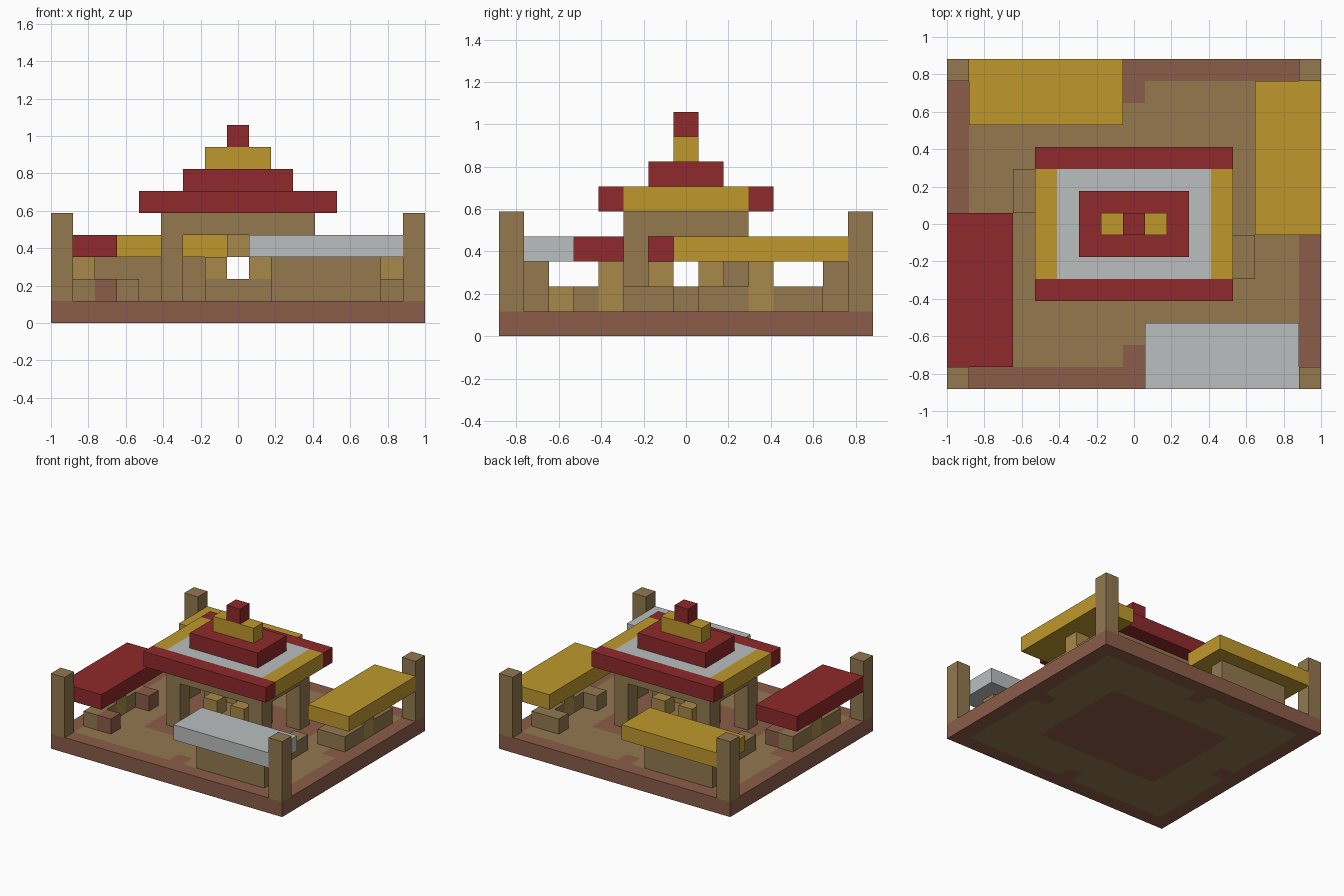
import bpy, bmesh
from mathutils import Vector

cube = bpy.data.objects.get("Cube")
if cube:
    bpy.data.objects.remove(cube)

NX, NY = 17, 15          # plan size in blocks
U = 2 / NX               # block size


def material(name, rgb):
    lin = [((c / 255 + 0.055) / 1.055) ** 2.4 for c in rgb] + [1]
    m = bpy.data.materials.new(name)
    m.use_nodes = True
    m.diffuse_color = lin
    m.node_tree.nodes["Principled BSDF"].inputs["Base Color"].default_value = lin
    return m


red = material("red cloth", (143, 42, 43))
gold = material("gold cloth", (191, 153, 45))
white = material("white cloth", (187, 191, 191))
tan = material("tan wood", (147, 121, 79))
brick = material("red brown clay", (139, 92, 73))
pale = material("pale wood", (169, 137, 72))


def point(i, j, k):
    return Vector(((i - NX / 2) * U, (j - NY / 2) * U, k * U))


def add_box(bm, lo, hi):
    """Box from block index lo up to and including block index hi."""
    a, b = point(*lo), point(*[h + 1 for h in hi])
    verts = bmesh.ops.create_cube(bm, size=1)["verts"]
    for v in verts:
        v.co = (a + b) / 2 + v.co * (b - a)
    return {f for v in verts for f in v.link_faces}


def finish(name, bm, mats):
    me = bpy.data.meshes.new(name)
    bm.to_mesh(me)
    bm.free()
    for m in mats:
        me.materials.append(m)
    ob = bpy.data.objects.new(name, me)
    bpy.context.collection.objects.link(ob)
    return ob


def box(name, mat, lo, hi):
    bm = bmesh.new()
    add_box(bm, lo, hi)
    return finish(name, bm, [mat])


def pair(name, mat, lo, hi, other=None):
    """A box and its copy turned half way round the centre."""
    box(name + "_a", mat, lo, hi)
    turned_lo = (NX - 1 - hi[0], NY - 1 - hi[1], lo[2])
    turned_hi = (NX - 1 - lo[0], NY - 1 - lo[1], hi[2])
    box(name + "_b", other or mat, turned_lo, turned_hi)


# Floor: clay border and centre, tan walkway between, a clay notch on each side
def is_walkway(x, y):
    i, j = abs(x / U), abs(y / U)
    border = i > NX / 2 - 1 or j > NY / 2 - 1
    centre = i < 4.5 and j < 3.5
    notch = (i < 0.5 and j > 5.5) or (j < 0.5 and i > 6.5)
    return not (border or centre or notch)


bm = bmesh.new()
add_box(bm, (0, 0, 0), (NX - 1, NY - 1, 0))
for axis, count in ((0, NX), (1, NY)):
    for n in range(1, count):
        co, no = Vector(), Vector()
        co[axis], no[axis] = (n - count / 2) * U, 1
        bmesh.ops.bisect_plane(bm, geom=bm.verts[:] + bm.edges[:] + bm.faces[:],
                               plane_co=co, plane_no=no)
for f in bm.faces:
    c = f.calc_center_median()
    f.material_index = int(abs(f.normal.z) > 0.5 and is_walkway(c.x, c.y))
finish("floor", bm, [brick, tan])

# Corner posts
pair("corner_post_front", tan, (0, 0, 1), (0, 0, 4))
pair("corner_post_back", tan, (0, 14, 1), (0, 14, 4))

# Stall awnings
pair("long_awning", white, (9, 0, 3), (15, 2, 3), gold)
pair("side_awning", red, (0, 1, 3), (2, 7, 3), gold)

# Tall counters and stools under the front and back awnings
pair("tall_counter", tan, (10, 1, 1), (14, 1, 2))
pair("counter_stool", pale, (11, 2, 1), (11, 2, 1))

# Low counters and the pole under the side awnings
pair("low_counter_front", tan, (1, 2, 1), (1, 3, 1))
pair("low_counter_back", tan, (1, 5, 1), (1, 6, 1))
pair("counter_end_front", brick, (2, 2, 1), (2, 2, 1), tan)
pair("counter_end_back", brick, (2, 6, 1), (2, 6, 1), tan)
pair("awning_pole", pale, (1, 4, 1), (1, 4, 2))

# Benches beside the pavilion
pair("bench", tan, (13, 5, 1), (13, 6, 1))

# Pavilion posts and ceiling
pair("pavilion_post_front", tan, (5, 5, 1), (5, 5, 3))
pair("pavilion_post_back", tan, (5, 9, 1), (5, 9, 3))
box("pavilion_ceiling", tan, (5, 5, 4), (11, 9, 4))

# Centrepiece: plinth, four small pillars and a cap
box("plinth", tan, (7, 6, 1), (9, 8, 1))
pair("small_pillar_front", pale, (7, 6, 2), (7, 6, 2))
pair("small_pillar_back", pale, (7, 8, 2), (7, 8, 2))
box("centrepiece_cap", pale, (8, 7, 3), (8, 7, 3))

# Tiered roof
pair("roof_edge", red, (4, 4, 5), (12, 4, 5))
pair("roof_side", gold, (4, 5, 5), (4, 9, 5))
box("roof_panel", white, (5, 5, 5), (11, 9, 5))
box("roof_tier", red, (6, 6, 6), (10, 8, 6))
box("roof_ridge", gold, (7, 7, 7), (9, 7, 7))
box("roof_finial", red, (8, 7, 8), (8, 7, 8))
